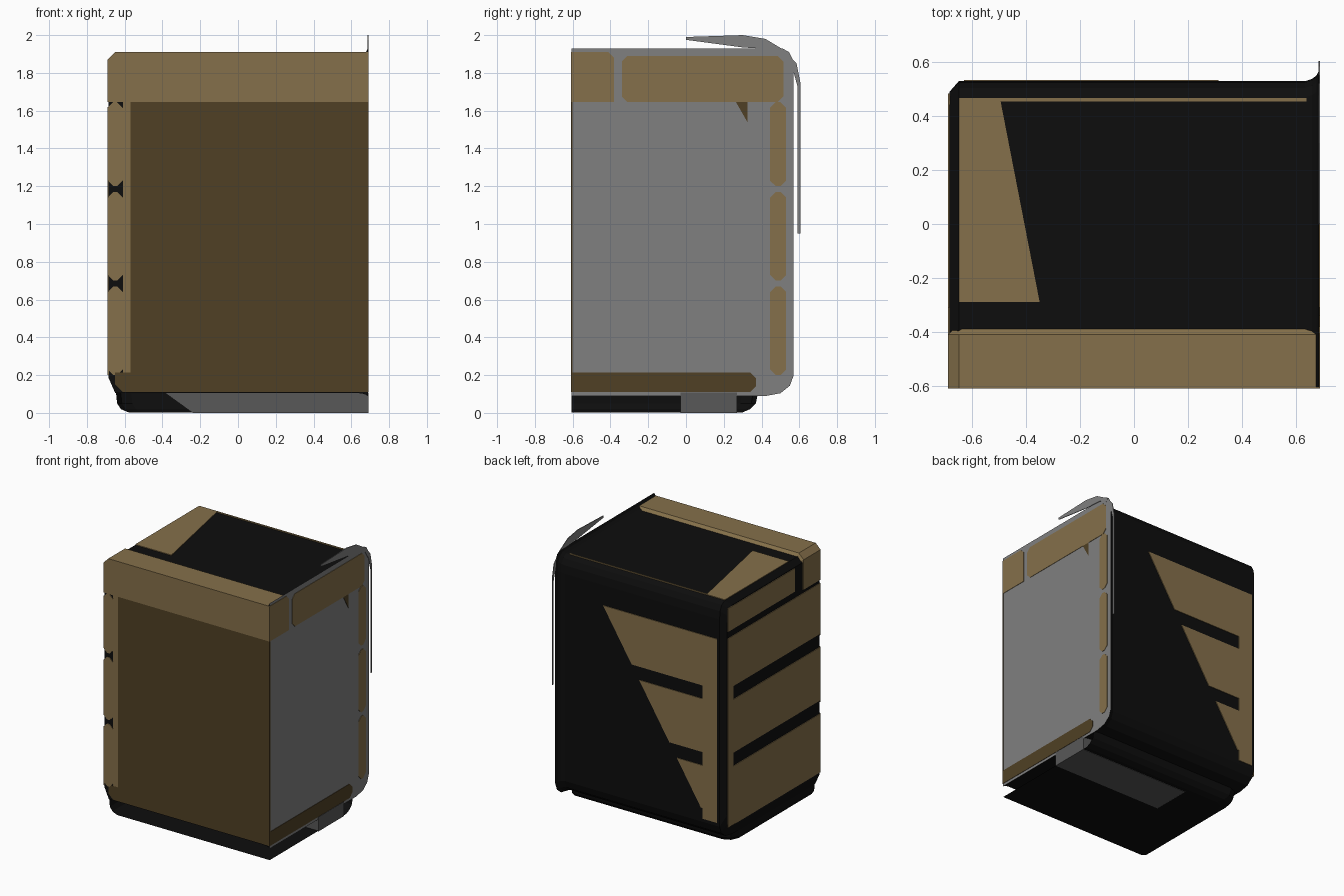
import bpy, bmesh

if "Cube" in bpy.data.objects:
    bpy.data.objects.remove(bpy.data.objects["Cube"])


def material(name, rgb):
    m = bpy.data.materials.new(name)
    m.diffuse_color = (*rgb, 1)
    m.use_nodes = True
    m.node_tree.nodes["Principled BSDF"].inputs["Base Color"].default_value = m.diffuse_color
    return m


BLACK = material("black", (0.004, 0.004, 0.004))
TAN = material("tan", (0.235, 0.162, 0.069))
BROWN = material("dark brown", (0.080, 0.051, 0.018))
GRAY = material("gray", (0.216, 0.216, 0.216))
DARK = material("dark gray", (0.098, 0.098, 0.098))


def finish(name, bm, *mats):
    me = bpy.data.meshes.new(name)
    bm.to_mesh(me)
    bm.free()
    ob = bpy.data.objects.new(name, me)
    bpy.context.collection.objects.link(ob)
    for m in mats:
        me.materials.append(m)
    return ob


def loft(name, rings, *mats):
    """Closed skin through rings of equal length; the last cap uses the last material."""
    bm = bmesh.new()
    rs = [[bm.verts.new(p) for p in r] for r in rings]
    for a, b in zip(rs, rs[1:]):
        for i in range(len(a)):
            j = (i + 1) % len(a)
            bm.faces.new((a[i], a[j], b[j], b[i]))
    bm.faces.new(rs[0])
    bm.faces.new(rs[-1]).material_index = len(mats) - 1
    bmesh.ops.recalc_face_normals(bm, faces=bm.faces)
    return finish(name, bm, *mats)


def place(axis, p, t):
    u, v = p
    return {"x": (t, u, v), "y": (u, t, v), "z": (u, v, t)}[axis]


def prism(name, axis, pts, a, b, mat):
    return loft(name, [[place(axis, p, t) for p in pts] for t in (a, b)], mat)


def rect(u0, u1, v0, v1):
    return [(u0, v0), (u1, v0), (u1, v1), (u0, v1)]


def octagon(u0, u1, v0, v1, c=0.03):
    return [(u0 + c, v0), (u1 - c, v0), (u1, v0 + c), (u1, v1 - c),
            (u1 - c, v1), (u0 + c, v1), (u0, v1 - c), (u0, v0 + c)]


# Black body: rounded profile lofted along x, chamfered left, flared right, gray end
def section(x, d):
    t, k, n = 1.89 + d, 0.53 + d, 0.105 - d * (0.4 if d > 0 else 2)
    return [(x, y, z) for y, z in (
        (-0.605, n), (-0.605, t), (k - 0.06, t), (k - 0.025, t - 0.02),
        (k - 0.005, t - 0.06), (k, t - 0.12), (k, n + 0.11),
        (k - 0.02, n + 0.055), (k - 0.07, n + 0.015), (k - 0.15, n))]


loft("body", [section(x, d) for x, d in (
    (-0.685, -0.04), (-0.65, 0), (0.635, 0), (0.66, 0.008),
    (0.678, 0.022), (0.687, 0.04))], BLACK, GRAY)

# Thin lip standing off the right end
prism("edge_lip", "x", [
    (0, 1.99), (0.3, 2.0), (0.42, 1.98), (0.52, 1.92), (0.585, 1.85),
    (0.605, 1.75), (0.605, 0.95), (0.59, 0.95), (0.59, 1.73), (0.565, 1.82),
    (0.52, 1.89), (0.45, 1.925), (0.3, 1.935), (0, 1.975)], 0.685, 0.69, GRAY)

# Raised tan band along the top front
loft("top_front_band", [[(x, y, z) for x, z in (
    (-0.69 + c, 1.645), (-0.69 + c, 1.87 - c / 2), (-0.65 + c / 2, 1.91 - c),
    (0.69, 1.91 - c), (0.69, 1.645))]
    for y, c in ((-0.61, 0), (-0.41, 0), (-0.38, 0.03))], TAN)

# Top wedge with its narrow back strip
prism("top_wedge", "z", [(-0.65, -0.29), (-0.35, -0.29), (-0.495, 0.455),
                         (0.64, 0.455), (0.64, 0.468), (-0.65, 0.468)],
      1.888, 1.895, TAN)

# Front panel and its lower sill
prism("front_panel", "y", rect(-0.57, 0.69, 0.215, 1.645), -0.61, -0.602, BROWN)
prism("front_sill", "y", [(-0.61, 0.11), (0.69, 0.11), (0.69, 0.215),
                          (-0.65, 0.215), (-0.65, 0.15)], -0.61, -0.602, BROWN)
prism("front_post", "y", rect(-0.61, -0.57, 0.215, 1.645), -0.61, -0.602, TAN)


def diagonal(z):
    return 0.33 - (1.645 - z) * 0.625


# Three rows of plates: left side, back, front ends and right ends
rows = ((0.20, 0.64, 0.20, 0.67), (0.74, 1.14, 0.70, 1.17), (1.24, 1.62, 1.20, 1.645))
for i, (z0, z1, e0, e1) in enumerate(rows, 1):
    prism(f"side_plate_{i}", "x", rect(-0.61, 0.42, z0, z1), -0.69, -0.683, TAN)
    b0 = max(z0, 0.32)
    prism(f"back_plate_{i}", "y", [(-0.51, b0), (diagonal(b0), b0),
                                   (diagonal(z1), z1), (-0.51, z1)],
          0.528, 0.535, TAN)
    prism(f"front_plate_end_{i}", "y", octagon(-0.69, -0.61, e0, e1),
          -0.61, -0.602, TAN)
    prism(f"right_plate_end_{i}", "x", octagon(0.445, 0.53, e0, e1),
          0.685, 0.69, TAN)

# Corner columns joining the rows
prism("side_column", "x", rect(0.42, 0.485, 0.20, 1.62), -0.69, -0.683, TAN)
prism("back_column", "y", rect(-0.63, -0.51, 0.24, 1.62), 0.528, 0.535, TAN)

# Upper plates
prism("side_top_plate", "x", rect(-0.31, 0.485, 1.67, 1.845), -0.69, -0.683, TAN)
prism("right_top_plate", "x", octagon(-0.34, 0.515, 1.645, 1.89), 0.685, 0.69, TAN)

# Brown details on the right end
prism("right_sill", "x", [(-0.61, 0.11), (0.34, 0.11), (0.37, 0.14), (0.37, 0.185),
                          (0.34, 0.215), (-0.61, 0.215)], 0.685, 0.69, BROWN)
prism("right_gusset", "x", [(0.265, 1.645), (0.325, 1.645), (0.325, 1.54)],
      0.685, 0.69, BROWN)

# Base: open shell with rounded lower edge and rounded back left corner
bm = bmesh.new()
rings = []
for z, x, y in ((0.15, -0.66, 0.385), (0.1, -0.645, 0.38), (0.05, -0.64, 0.37),
                (0.02, -0.62, 0.34), (0.003, -0.58, 0.30)):
    rings.append([bm.verts.new((u, v, z)) for u, v in (
        (x, -0.605), (x, y - 0.08), (x + 0.025, y - 0.025), (x + 0.08, y), (0.687, y))])
for a, b in zip(rings, rings[1:]):
    for i in range(4):
        bm.faces.new((a[i], b[i], b[i + 1], a[i + 1]))
bm.faces.new(rings[-1] + [bm.verts.new((0.687, -0.605, 0.003))])
bmesh.ops.recalc_face_normals(bm, faces=bm.faces)
finish("base_shell", bm, BLACK)

# Gray block under the floor with a sloped left end
prism("base_block", "y", [(-0.39, 0.108), (-0.24, 0), (0.69, 0), (0.69, 0.108)],
      -0.03, 0.27, DARK)
